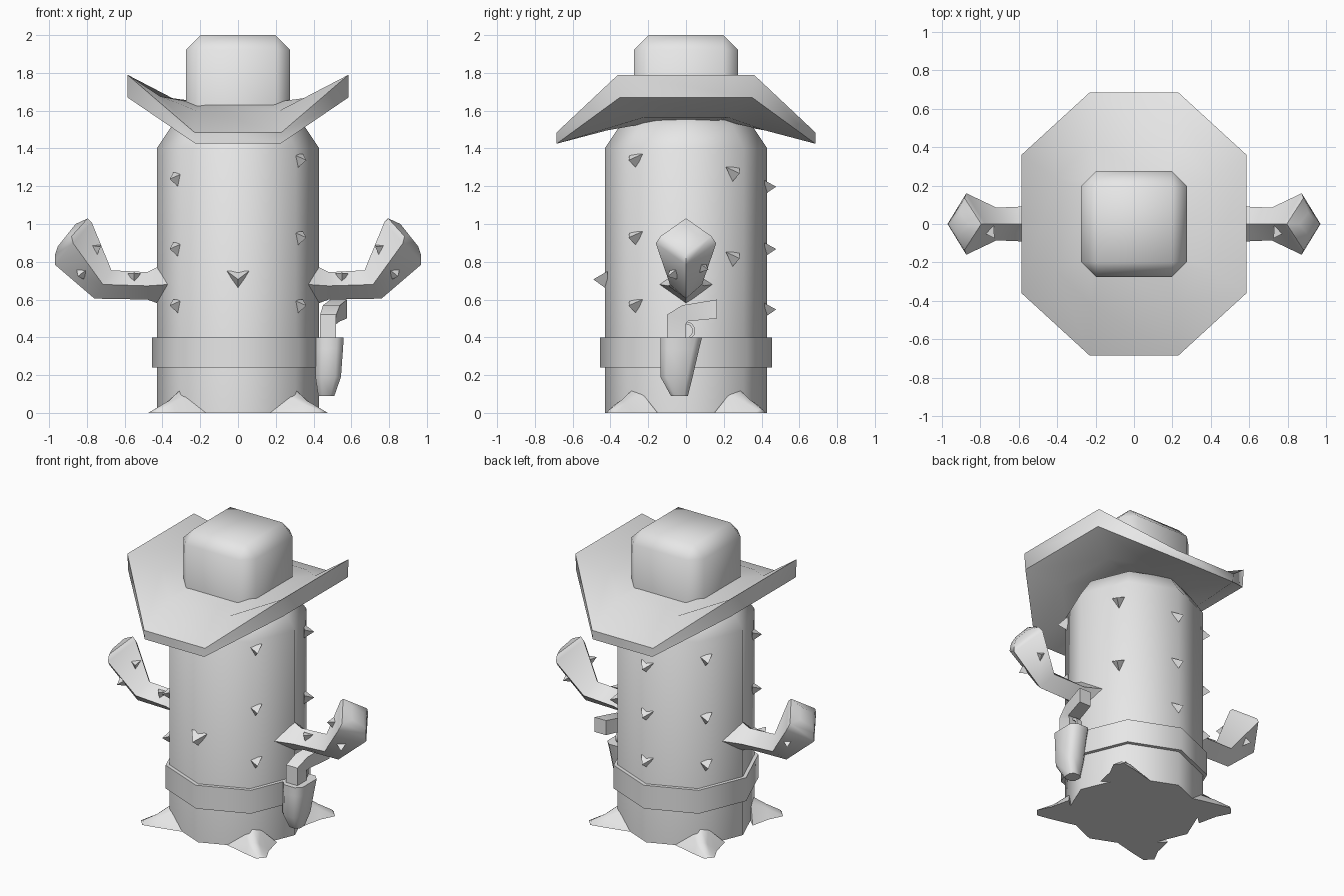
import bpy, bmesh, math
from mathutils import Vector

cube = bpy.data.objects.get("Cube")
if cube:
    bpy.data.objects.remove(cube, do_unlink=True)

grey = bpy.data.materials.new("plain_grey")
grey.use_nodes = True
grey.diffuse_color = (0.8, 0.8, 0.8, 1)
grey.node_tree.nodes["Principled BSDF"].inputs["Base Color"].default_value = (0.8, 0.8, 0.8, 1)


def finish(name, bm, angle=50):
    """Turn a bmesh into a named, shaded object."""
    bmesh.ops.recalc_face_normals(bm, faces=bm.faces)
    me = bpy.data.meshes.new(name)
    bm.to_mesh(me)
    bm.free()
    me.materials.append(grey)
    ob = bpy.data.objects.new(name, me)
    bpy.context.collection.objects.link(ob)
    if angle:
        bpy.ops.object.select_all(action='DESELECT')
        ob.select_set(True)
        bpy.context.view_layer.objects.active = ob
        bpy.ops.object.shade_smooth_by_angle(angle=math.radians(angle))
    return ob


def loft(bm, rings, closed=False):
    """Bridge equal-sized rings of points, capping the ends or joining them."""
    vs = [[bm.verts.new(p) for p in r] for r in rings]
    n = len(vs[0])
    pairs = list(zip(vs, vs[1:])) + ([(vs[-1], vs[0])] if closed else [])
    for a, b in pairs:
        for i in range(n):
            j = (i + 1) % n
            bm.faces.new((a[i], a[j], b[j], b[i]))
    if not closed:
        bm.faces.new(vs[0])
        bm.faces.new(vs[-1])


def circle(r, z, n=8):
    return [(r * math.sin(math.tau * i / n), -r * math.cos(math.tau * i / n), z) for i in range(n)]


def chamfered(x0, x1, y0, y1, z, c):
    """Rectangle with cut corners at height z."""
    return [(x0 + c, y0, z), (x1 - c, y0, z), (x1, y0 + c, z), (x1, y1 - c, z),
            (x1 - c, y1, z), (x0 + c, y1, z), (x0, y1 - c, z), (x0, y0 + c, z)]


# Eight-sided trunk with a tapered top
bm = bmesh.new()
loft(bm, [circle(0.43, 0), circle(0.43, 1.4), circle(0.35, 1.52), circle(0.2, 1.6)])
finish("trunk", bm)

# Belt band
bm = bmesh.new()
loft(bm, [circle(r, z) for r, z in ((0.42, 0.24), (0.455, 0.24), (0.455, 0.40), (0.42, 0.40))], True)
finish("belt", bm, 46)

# Four root feet on the diagonals
for sx, side in ((1, "left"), (-1, "right")):
    for sy, end in ((-1, "front"), (1, "back")):
        bm = bmesh.new()
        rings = [[(.17, .36, 0), (.25, .29, .10), (.29, .27, .135), (.33, .23, .10), (.40, .15, 0)],
                 [(.33, .40, 0), (.34, .37, .05), (.365, .345, .065), (.385, .32, .05), (.43, .28, 0)],
                 [(.43, .42, 0), (.43, .41, .015), (.44, .40, .02), (.45, .385, .015), (.475, .37, 0)]]
        loft(bm, [[(sx * x, sy * y, z) for x, y, z in r] for r in rings])
        finish(f"{end}_{side}_foot", bm, 60)


# Hat brim: an octagon whose sides curl up and whose ends dip down
def brim_ring(x_side, y_side, z_side, x_end, y_end, z_end):
    quarter = [(x_end, -y_end, z_end), (x_side, -y_side, z_side)]
    right = quarter + [(x, -y, z) for x, y, z in reversed(quarter)]
    return right + [(-x, y, z) for x, y, z in reversed(right)]


bm = bmesh.new()
loft(bm, [brim_ring(.22, .16, 1.64, .16, .22, 1.64),
          brim_ring(.41, .24, 1.675, .22, .42, 1.60),
          brim_ring(.585, .36, 1.79, .23, .685, 1.485),
          brim_ring(.585, .35, 1.67, .225, .685, 1.425),
          brim_ring(.40, .22, 1.565, .20, .42, 1.495),
          brim_ring(.20, .14, 1.545, .14, .20, 1.545)], True)
finish("hat_brim", bm, 48)

# Hat crown: a box with cut edges
bm = bmesh.new()
bmesh.ops.create_cube(bm, size=1)
for v in bm.verts:
    v.co = (v.co.x * 0.55, v.co.y * 0.55, 1.78 + v.co.z * 0.44)
bmesh.ops.bevel(bm, geom=bm.edges[:], offset=0.078, segments=1, affect='EDGES')
for v in bm.verts:
    if v.co.z < 1.7:
        v.co.z = 1.58
finish("hat_crown", bm, 60)


# Arms: diamond section, bent up at the elbow, widening to a blunt fist
def diamond(top, bottom, half_y):
    mx, mz = (top[0] + bottom[0]) / 2, (top[1] + bottom[1]) / 2
    return [(top[0], 0, top[1]), (mx, -half_y, mz), (bottom[0], 0, bottom[1]), (mx, half_y, mz)]


for s, side in ((1, "left"), (-1, "right")):
    rings = [diamond((.37, .80), (.37, .56), .14),
             diamond((.48, .745), (.48, .60), .095),
             diamond((.67, .755), (.76, .605), .085),
             diamond((.775, 1.01), (.97, .785), .16),
             diamond((.795, 1.03), (.968, .84), .135),
             diamond((.86, 1.0), (.955, .88), .06)]
    bm = bmesh.new()
    loft(bm, [[(s * x, y, z) for x, y, z in r] for r in rings])
    finish(f"{side}_arm", bm, 50)


# Thorns: small three-sided spikes
def thorn(bm, centre, out, size):
    c, n = Vector(centre), Vector(out).normalized()
    side = Vector((0, 0, 1)).cross(n).normalized()
    up = n.cross(side)
    base = [c - n * .015 + (side * a + up * b) * size for a, b in ((-1, .7), (1, .7), (0, -1))]
    vs = [bm.verts.new(p) for p in base]
    tip = bm.verts.new(c + n * size * 1.05 - up * size * .05)
    bm.faces.new(vs)
    for i in range(3):
        bm.faces.new((vs[i], vs[(i + 1) % 3], tip))


bm = bmesh.new()
columns = {0: (.71,), 50: (1.34, .93, .57), 127: (1.27, .82), 180: (1.2, .87, .55),
           232: (1.27, .87, .55), 310: (1.24, .87, .57)}
for deg, heights in columns.items():
    a = math.radians(deg)
    out = Vector((math.sin(a), -math.cos(a), 0))
    r = 0.43 if deg % 180 == 0 else 0.425
    for z in heights:
        thorn(bm, out * r + Vector((0, 0, z)), out, 0.058 if deg == 0 else 0.045)
finish("trunk_thorns", bm, 0)

bm = bmesh.new()
for s in (1, -1):
    for (x, y, z), (nx, ny, nz) in (((.745, -.045, .87), (-.5, -.8, .3)),
                                    ((.83, -.07, .735), (.5, -.8, -.3)),
                                    ((.55, -.05, .725), (0, -.8, .5)),
                                    ((.83, .09, .77), (.5, .8, -.3))):
        thorn(bm, (s * x, y, z), (s * nx, ny, nz), 0.034)
finish("arm_thorns", bm, 0)

# Holster on the left hip
bm = bmesh.new()
loft(bm, [chamfered(.41, .56, -.135, .085, .40, .035),
          chamfered(.41, .556, -.135, .07, .34, .035),
          chamfered(.41, .545, -.135, .035, .19, .03),
          chamfered(.425, .51, -.08, .01, .09, .02)])
finish("holster", bm, 55)

# Pistol: frame rising from the holster and a grip bent to the back
bm = bmesh.new()
path = [((-.10, .36), (0, .36), .435, .52),
        ((-.10, .52), (0, .47), .435, .52),
        ((-.02, .57), (.01, .485), .45, .54),
        ((.165, .60), (.165, .50), .49, .577)]
loft(bm, [[(x0, *a), (x1, *a), (x1, *b), (x0, *b)] for a, b, x0, x1 in path])
finish("pistol_grip", bm, 40)

# Trigger guard: a short curved strip
bm = bmesh.new()
rings = []
for i in range(5):
    t = math.radians(-60 + 37 * i)
    rings.append([(x, r * math.cos(t), .435 + r * math.sin(t))
                  for x, r in ((.46, .035), (.50, .035), (.50, .05), (.46, .05))])
loft(bm, rings)
finish("trigger_guard", bm, 50)
